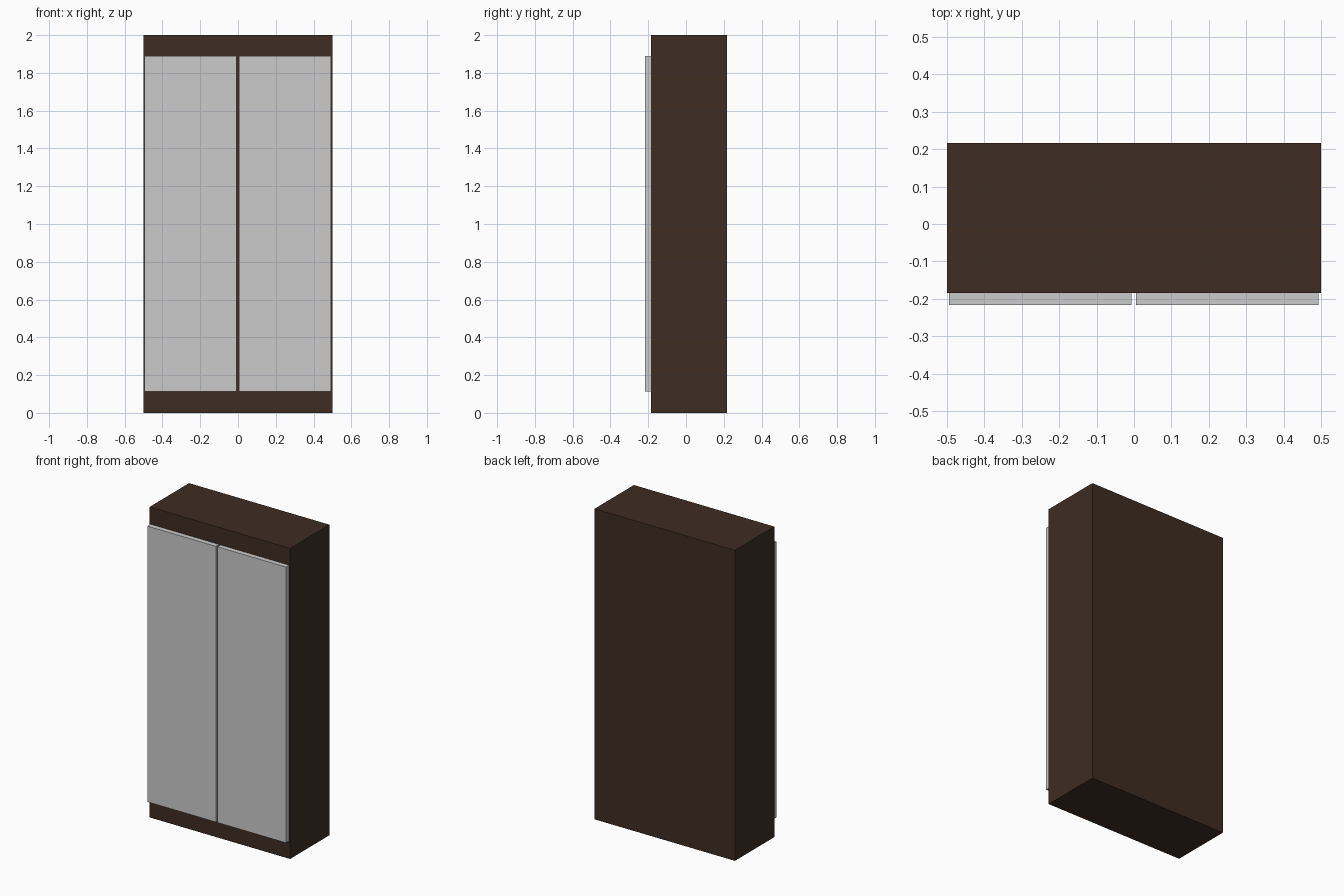
import bpy

if "Cube" in bpy.data.objects:
    bpy.data.objects.remove(bpy.data.objects["Cube"])


def box(name, lo, hi):
    """Axis-aligned box between two corners."""
    centre = [(a + b) / 2 for a, b in zip(lo, hi)]
    bpy.ops.mesh.primitive_cube_add(size=1, location=centre)
    ob = bpy.context.object
    ob.name = name
    ob.scale = [b - a for a, b in zip(lo, hi)]
    bpy.ops.object.transform_apply(location=False, rotation=False, scale=True)
    return ob


BACK, FACE, FRONT = 0.216, -0.184, -0.216

# Dark wood carcass
wood = bpy.data.materials.new("dark_wood")
wood.diffuse_color = (0.05, 0.026, 0.016, 1)
wood.use_nodes = True
wood.node_tree.nodes["Principled BSDF"].inputs["Base Color"].default_value = wood.diffuse_color
carcass = box("cabinet_body", (-0.5, FACE, 0), (0.5, BACK, 2))
carcass.data.materials.append(wood)

# Pair of grey slab doors with a narrow gap between them
for name, left in (("left_door", -0.495), ("right_door", 0.005)):
    box(name, (left, FRONT, 0.114), (left + 0.488, FACE, 1.89))
